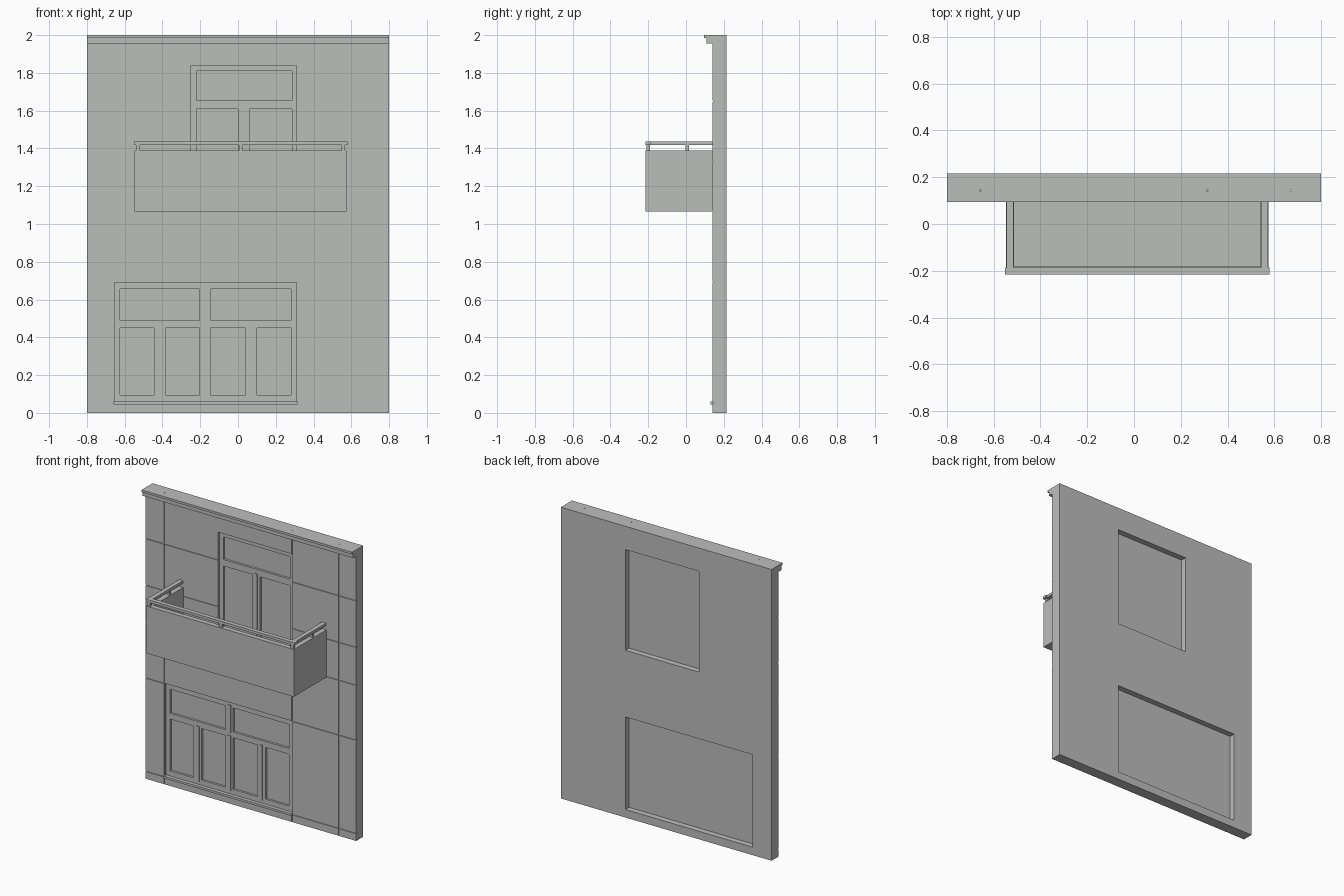
import bpy
import bmesh

cube = bpy.data.objects.get("Cube")
if cube:
    bpy.data.objects.remove(cube, do_unlink=True)

grey = bpy.data.materials.new("plaster_grey")
grey.use_nodes = True
grey.diffuse_color = (0.5, 0.51, 0.5, 1)
grey.node_tree.nodes["Principled BSDF"].inputs["Base Color"].default_value = (0.5, 0.51, 0.5, 1)


def boxes(name, spans):
    """One object from boxes given as (x0, x1, y0, y1, z0, z1)."""
    bm = bmesh.new()
    for x0, x1, y0, y1, z0, z1 in spans:
        verts = bmesh.ops.create_cube(bm, size=1)["verts"]
        for v in verts:
            v.co = (x1 if v.co.x > 0 else x0,
                    y1 if v.co.y > 0 else y0,
                    z1 if v.co.z > 0 else z0)
    mesh = bpy.data.meshes.new(name)
    bm.to_mesh(mesh)
    bm.free()
    mesh.materials.append(grey)
    ob = bpy.data.objects.new(name, mesh)
    bpy.context.collection.objects.link(ob)
    return ob


def carve(ob, spans):
    """Cut each box out of the object, then drop the cutters."""
    cutters = []
    for span in spans:
        cutter = boxes("cutter", [span])
        cutter.hide_render = True
        mod = ob.modifiers.new("cut", "BOOLEAN")
        mod.operation = "DIFFERENCE"
        mod.solver = "EXACT"
        mod.object = cutter
        cutters.append(cutter)
    bpy.context.view_layer.update()
    graph = bpy.context.evaluated_depsgraph_get()
    mesh = bpy.data.meshes.new_from_object(ob.evaluated_get(graph))
    ob.modifiers.clear()
    ob.data = mesh
    for cutter in cutters:
        bpy.data.objects.remove(cutter, do_unlink=True)


FRONT, BACK = 0.14, 0.215
FRAME, PANE, INNER = 0.155, 0.17, 0.175
LOWER = (-0.655, 0.31, 0.055, 0.69)
UPPER = (-0.25, 0.31, 1.148, 1.84)

# Wall with two openings and shallow panel joints
wall = boxes("wall", [(-0.8, 0.8, FRONT, BACK, 0, 2)])
cuts = [(x0, x1, 0, 0.4, z0, z1) for x0, x1, z0, z1 in (LOWER, UPPER)]
g = 0.003
for x in (-0.658, 0.313, 0.67):
    cuts.append((x - g, x + g, 0.1, FRONT + 0.006, -0.1, 2.1))
for z in (0.052, 0.693, 1.07, 1.33, 1.65):
    cuts.append((-0.9, 0.9, 0.1, FRONT + 0.006, z - g, z + g))
carve(wall, cuts)

# Stepped cornice
boxes("cornice", [(-0.8, 0.8, 0.095, FRONT, 1.985, 2),
                  (-0.8, 0.8, 0.108, FRONT, 1.955, 1.985)])


def window(name, opening, panes, strips):
    x0, x1, z0, z1 = opening
    frame = boxes(name + "_frame", [(x0, x1, FRAME, INNER, z0, z1)])
    carve(frame, [(a, b, 0.1, PANE, c, d) for a, b, c, d in panes])
    boxes(name + "_strips", [(x - 0.01, x + 0.01, FRAME - 0.006, FRAME, c, d)
                             for x, c, d in strips])


# Lower window: two fanlights over four casements
panes = [(a, b, 0.49, 0.655) for a, b in ((-0.625, -0.205), (-0.145, 0.28))]
panes += [(a, b, 0.095, 0.45) for a, b in ((-0.625, -0.445), (-0.385, -0.205),
                                           (-0.145, 0.04), (0.1, 0.28))]
strips = [(x, 0.08, 0.46) for x in (-0.412, -0.173, 0.068)]
window("lower_window", LOWER, panes, strips + [(-0.173, 0.48, 0.67)])
boxes("lower_window_sill", [(-0.66, 0.315, 0.13, FRAME, 0.045, 0.06)])

# Balcony door: one fanlight over two leaves
window("balcony_door", UPPER,
       [(-0.22, 0.285, 1.655, 1.81), (-0.22, 0.0, 1.19, 1.61), (0.06, 0.285, 1.19, 1.61)],
       [(0.03, 1.17, 1.625)])

# Balcony slab and parapet
L, R, F = -0.548, 0.575, -0.215
T = 0.034
boxes("balcony_slab", [(L, R, F, FRONT, 1.065, 1.145)])
boxes("balcony_parapet", [(L, R, F, F + T, 1.145, 1.39),
                          (L, L + T, F + T, FRONT, 1.145, 1.39),
                          (R - T, R, F + T, FRONT, 1.145, 1.39)])

# Handrail and its short posts
boxes("balcony_handrail", [(L - 0.003, R + 0.005, F, F + 0.03, 1.418, 1.436),
                           (L + 0.003, L + 0.033, F + 0.03, FRONT, 1.418, 1.436),
                           (R - 0.033, R - 0.003, F + 0.03, FRONT, 1.418, 1.436)])
posts = [(L + 0.018, F + 0.015), (0.014, F + 0.015), (R - 0.018, F + 0.015),
         (L + 0.018, 0.007), (R - 0.018, 0.007)]
boxes("balcony_posts", [(x - 0.01, x + 0.01, y - 0.01, y + 0.01, 1.39, 1.418)
                        for x, y in posts])
